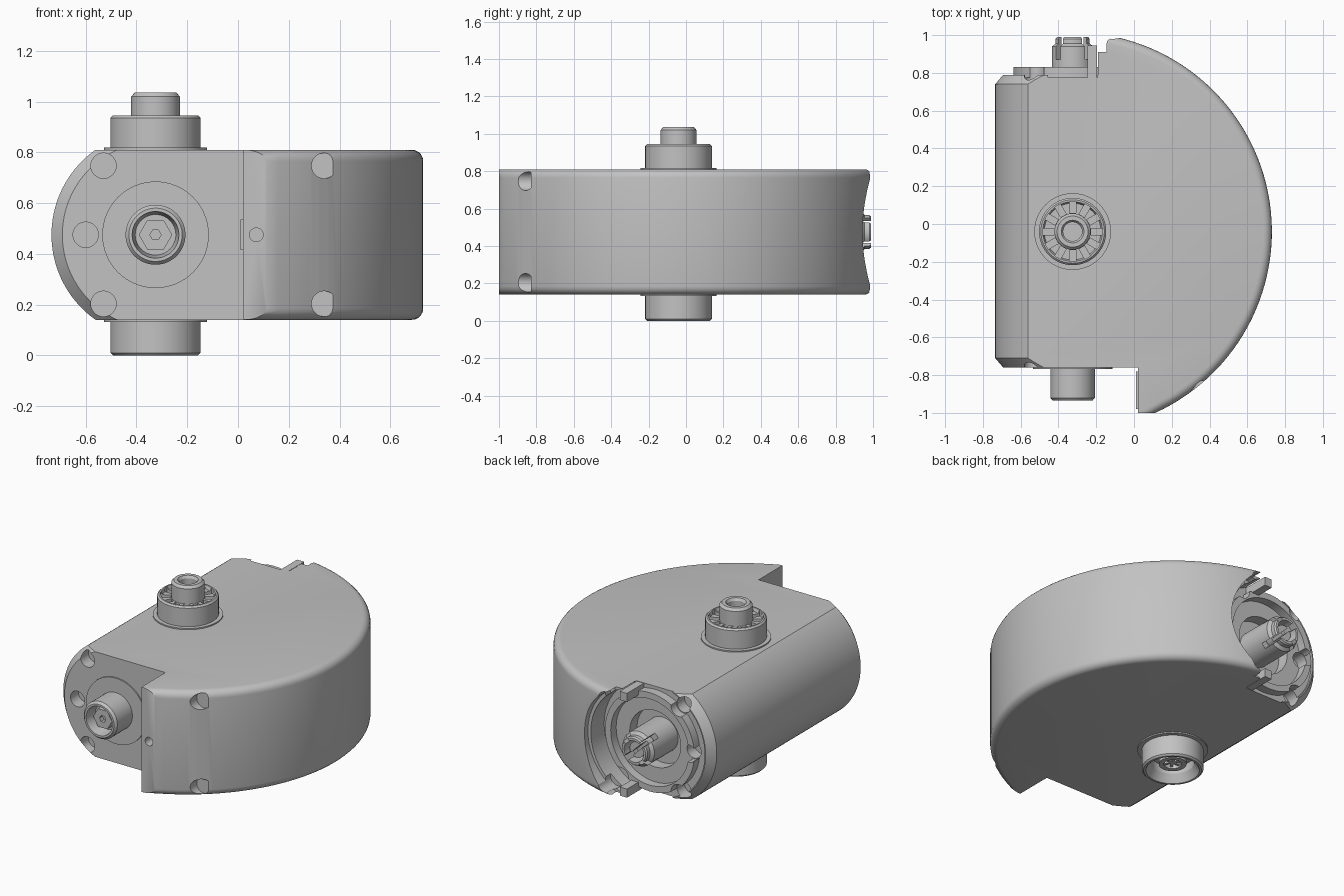
import bpy, bmesh, math
from mathutils import Matrix, Vector

if "Cube" in bpy.data.objects:
    bpy.data.objects.remove(bpy.data.objects["Cube"], do_unlink=True)

CX, CY, CZ = -0.325, -0.04, 0.475      # where the two shaft axes cross
LOW, HIGH = 0.14, 0.81                 # bottom and top of the housing
R = 1.055                              # radius of the curved wall

grey = bpy.data.materials.new("light_grey")
grey.use_nodes = True
colour = (0.54, 0.54, 0.54, 1)
grey.diffuse_color = colour
grey.node_tree.nodes["Principled BSDF"].inputs["Base Color"].default_value = colour


def make(name, bm):
    bmesh.ops.remove_doubles(bm, verts=bm.verts, dist=1e-5)
    bmesh.ops.recalc_face_normals(bm, faces=bm.faces)
    mesh = bpy.data.meshes.new(name)
    bm.to_mesh(mesh)
    bm.free()
    mesh.materials.append(grey)
    obj = bpy.data.objects.new(name, mesh)
    bpy.context.collection.objects.link(obj)
    return obj


def lathe(name, profile, axis="Z", at=None, closed=False, start=0, sweep=math.tau, steps=64):
    """Turn (radius, position) pairs about a vertical or front-to-back axis."""
    bm = bmesh.new()
    verts = [bm.verts.new((r, 0, t)) for r, t in profile]
    pairs = list(zip(verts, verts[1:] + verts[:1]))
    edges = [bm.edges.new(p) for p in (pairs if closed else pairs[:-1])]
    bmesh.ops.rotate(bm, verts=verts, cent=(0, 0, 0), matrix=Matrix.Rotation(start, 3, "Z"))
    bmesh.ops.spin(bm, geom=verts + edges, cent=(0, 0, 0), axis=(0, 0, 1),
                   angle=sweep, steps=steps)
    bmesh.ops.remove_doubles(bm, verts=bm.verts, dist=1e-5)
    if sweep < math.tau:
        bmesh.ops.holes_fill(bm, edges=bm.edges, sides=0)
    a, b = at or ((CX, CY) if axis == "Z" else (CX, CZ))
    for v in bm.verts:
        x, y, t = v.co
        v.co = (a + x, b + y, t) if axis == "Z" else (a + x, t, b + y)
    return make(name, bm)


def rod(name, r, t0, t1, axis="Y", at=None, steps=32):
    return lathe(name, [(0, t0), (r, t0), (r, t1), (0, t1)], axis, at, steps=steps)


def box(name, centre, size, angle=0, axis="Z"):
    bm = bmesh.new()
    bmesh.ops.create_cube(bm, size=1)
    turn = Matrix.Rotation(angle, 4, axis)
    for v in bm.verts:
        v.co = turn @ Vector(c * s for c, s in zip(v.co, size)) + Vector(centre)
    return make(name, bm)


def cut(obj, cutters):
    for c in cutters:
        m = obj.modifiers.new("cut", "BOOLEAN")
        m.operation, m.solver, m.object = "DIFFERENCE", "EXACT", c
    graph = bpy.context.evaluated_depsgraph_get()
    mesh = bpy.data.meshes.new_from_object(obj.evaluated_get(graph))
    obj.modifiers.clear()
    obj.data = mesh
    for c in cutters:
        bpy.data.objects.remove(c, do_unlink=True)


# Housing: extruded outline with a long curved wall
def arc_angle(y):
    return math.asin((y - CY) / R)


a0 = arc_angle(-1.0)
a1 = math.pi / 2 + math.acos(math.sqrt(1 - ((-0.19 - CX) / R) ** 2)) * -1
N = 56
arc = [(CX + R * math.cos(a), CY + R * math.sin(a))
       for a in (a0 + (a1 - a0) * i / N for i in range(N + 1))]
outline = [(-0.74, -0.76), (0.02, -0.76), (0.02, -1.0)] + arc + [(-0.19, 0.79), (-0.74, 0.79)]
bm = bmesh.new()
base = bm.faces.new([bm.verts.new((x, y, LOW)) for x, y in outline])
top = bmesh.ops.extrude_face_region(bm, geom=[base], use_keep_orig=True)["geom"]
bmesh.ops.translate(bm, verts=[g for g in top if isinstance(g, bmesh.types.BMVert)],
                    vec=(0, 0, HIGH - LOW))
bmesh.ops.recalc_face_normals(bm, faces=bm.faces)


def on_arc(v):
    return abs(math.hypot(v.co.x - CX, v.co.y - CY) - R) < 1e-3


rim = [e for e in bm.edges if all(on_arc(v) for v in e.verts)
       and abs(e.verts[0].co.z - e.verts[1].co.z) < 1e-4]
bmesh.ops.bevel(bm, geom=rim, offset=0.045, segments=5, profile=0.5, affect="EDGES")
housing = make("housing", bm)

# Rounded left side with chamfered ends, and the stepped rear recess
cutters = [
    lathe("barrel_cutter", [(0.35, -0.78), (0.41, -0.71), (0.41, 0.74), (0.35, 0.81),
                            (0.75, 0.81), (0.75, -0.78)], "Y", closed=True,
          start=math.pi / 2, sweep=math.pi),
    lathe("rear_cutter", [(0, 0.775), (0.36, 0.775), (0.36, 0.91), (0.38, 0.91),
                          (0.38, 1.2), (0, 1.2)], "Y"),
]
# Screw holes
for z in (CZ - 0.272, CZ + 0.272):
    cutters += [rod("hole_cutter", 0.05, -1.2, -0.83, at=(0.34, z)),
                rod("hole_cutter", 0.05, -1.2, -0.68, at=(-0.53, z)),
                rod("hole_cutter", 0.05, 0.7, 1.2, at=(-0.53, z)),
                rod("hole_cutter", 0.05, 0.86, 1.2, at=(-0.12, z))]
cutters += [rod("hole_cutter", 0.05, -1.2, -0.68, at=(-0.6, CZ)),
            rod("hole_cutter", 0.05, 0.7, 1.2, at=(-0.6, CZ)),
            rod("hole_cutter", 0.027, -1.2, -0.9, at=(0.072, CZ)),
            rod("seat_cutter", 0.18, 0.70, 1.2, steps=48)]
cut(housing, cutters)

# Rear locating ring, notched for the screws
ring = lathe("rear_ring", [(0.275, 0.76), (0.315, 0.76), (0.315, 0.83), (0.275, 0.83)],
             "Y", closed=True)
cut(ring, [rod("notch_cutter", 0.055, 0.7, 0.9, at=(CX + dx, CZ + dz))
           for dx, dz in ((-0.205, 0.272), (-0.205, -0.272), (0.205, 0.272),
                          (0.205, -0.272), (-0.275, 0))])
for side in (-1, 1):
    box("rear_lug", (-0.22, 0.86, CZ + side * 0.305), (0.05, 0.17, 0.055))

# Rear claw coupling
claws = lathe("rear_coupling", [(0, 0.69), (0.11, 0.69), (0.11, 0.94), (0.09, 0.955),
                                (0.09, 0.98), (0.083, 0.99), (0.068, 0.99),
                                (0.068, 0.84), (0, 0.84)], "Y")
cut(claws, [box("slot_cutter", (CX, 0.95, CZ), (0.3, 0.16, 0.035), a, "Y")
            for a in (math.pi / 4, -math.pi / 4)])
hub = rod("rear_hub", 0.05, 0.8, 0.96)
cut(hub, [box("slot_cutter", (CX, 0.95, CZ), (0.2, 0.1, 0.02), math.pi / 4, "Y")])

# Front shaft with a hexagonal core
rod("front_collar", 0.21, -0.768, -0.74, steps=64)
lathe("front_shaft", [(0, -0.75), (0.118, -0.75), (0.118, -0.92), (0.105, -0.935),
                      (0.092, -0.935), (0.08, -0.86), (0, -0.86)], "Y")
lathe("front_core", [(0, -0.84), (0.066, -0.84), (0.066, -0.9), (0.022, -0.9),
                     (0.022, -0.87), (0, -0.87)], "Y", steps=6)
box("front_latch", (0.02, -0.88, CZ), (0.02, 0.2, 0.12))

# Top shaft: slotted crown around a hollow hub
rod("top_collar", 0.203, 0.8, 0.818, "Z", steps=64)
crown = lathe("top_crown", [(0, 0.79), (0.178, 0.79), (0.178, 0.935), (0.168, 0.945),
                            (0.158, 0.945), (0.15, 0.925), (0, 0.925)])
cut(crown, [box("slot_cutter", (CX + 0.128 * math.cos(a), CY + 0.128 * math.sin(a), 0.92),
                (0.062, 0.034, 0.16), a) for a in (i * math.tau / 12 for i in range(12))])
lathe("top_hub", [(0, 0.8), (0.096, 0.8), (0.096, 1.02), (0.082, 1.035), (0.06, 1.035),
                  (0.05, 1.02), (0.05, 0.94), (0, 0.94)])

# Bottom socket
rod("bottom_collar", 0.203, 0.132, 0.15, "Z", steps=64)
lathe("bottom_socket", [(0, 0.15), (0.178, 0.15), (0.178, 0.01), (0.168, 0), (0.155, 0),
                        (0.125, 0.05), (0.125, 0.1), (0, 0.1)])
lathe("bottom_hub", [(0, 0.12), (0.08, 0.12), (0.08, 0.04), (0.05, 0.04), (0.05, 0.09),
                     (0, 0.09)])
for i in range(3):
    box("bottom_key", (CX, CY, 0.075), (0.1, 0.016, 0.05), i * math.pi / 3)

# Smooth the curved surfaces, keep the corners sharp
for obj in bpy.context.scene.objects:
    obj.select_set(obj.type == "MESH")
bpy.context.view_layer.objects.active = housing
bpy.ops.object.shade_smooth_by_angle(angle=math.radians(30))
